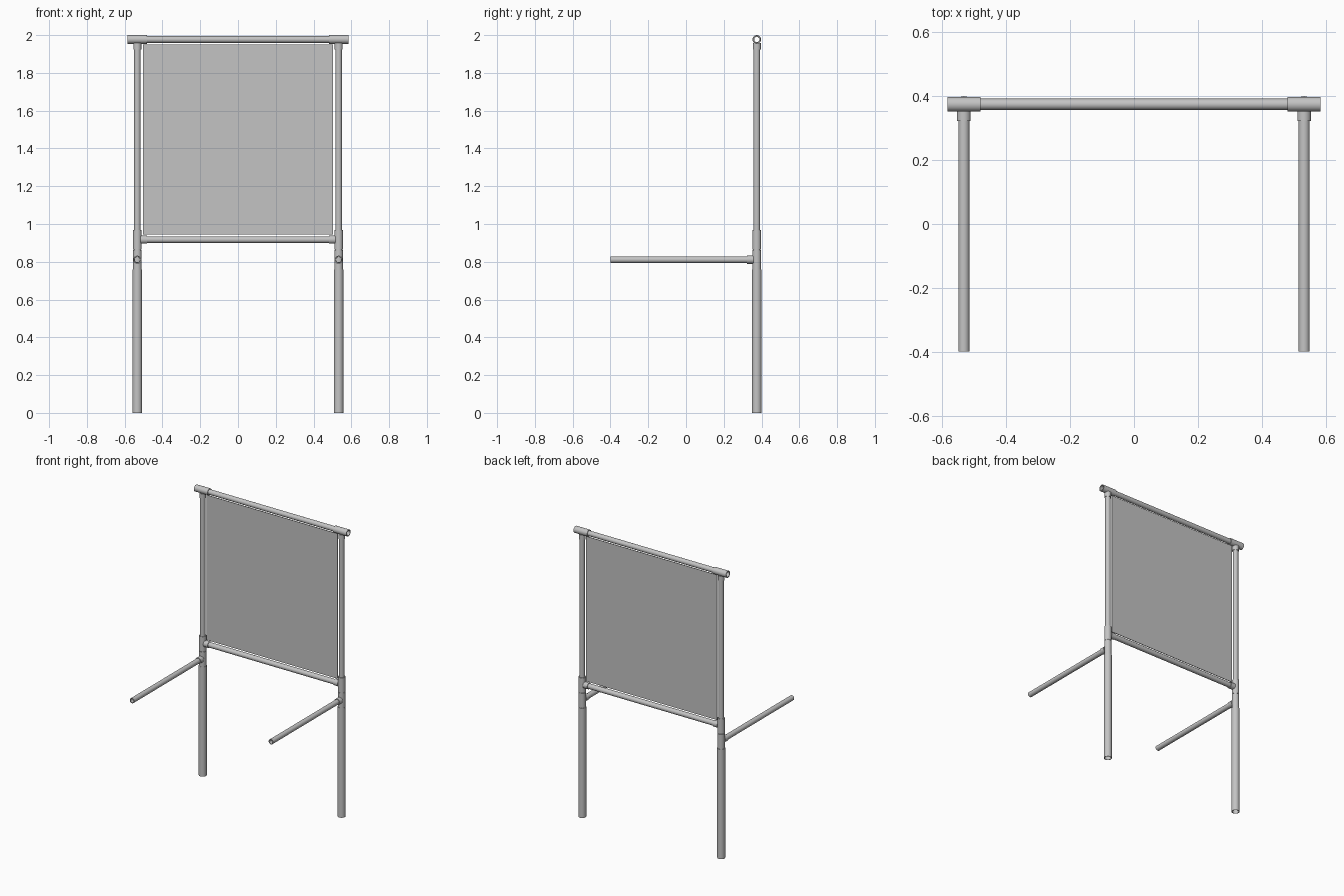
import bpy
import bmesh
from math import radians
from mathutils import Vector

cube = bpy.data.objects.get("Cube")
if cube:
    bpy.data.objects.remove(cube, do_unlink=True)

grey = bpy.data.materials.new("light grey")
grey.use_nodes = True
colour = (0.55, 0.55, 0.55, 1)
grey.diffuse_color = colour
grey.node_tree.nodes["Principled BSDF"].inputs["Base Color"].default_value = colour

SIDES = 32
POST_X, BACK_Y = 0.533, 0.375
TOP_Z, RAIL_Z, ARM_Z = 1.977, 0.917, 0.811
TUBE, TUBE_BORE = 0.0175, 0.0135
SLEEVE, SLEEVE_BORE = 0.023, 0.0176
REACH = 0.052


def finish(name, bm):
    mesh = bpy.data.meshes.new(name)
    bm.to_mesh(mesh)
    bm.free()
    mesh.materials.append(grey)
    obj = bpy.data.objects.new(name, mesh)
    bpy.context.collection.objects.link(obj)
    return obj


def add_pipe(bm, start, end, outer, bore):
    """Hollow pipe: four rings joined into a closed tube wall."""
    start, end = Vector(start), Vector(end)
    turn = (end - start).to_track_quat('Z', 'Y').to_matrix().to_4x4()
    rings = []
    for centre, radius in ((start, outer), (end, outer), (end, bore), (start, bore)):
        ring = bmesh.ops.create_circle(bm, segments=SIDES, radius=radius)["verts"]
        bmesh.ops.transform(bm, matrix=turn, verts=ring)
        bmesh.ops.translate(bm, vec=centre, verts=ring)
        rings.append(ring)
    faces = []
    for a, b in zip(rings, rings[1:] + rings[:1]):
        for i in range(SIDES):
            j = (i + 1) % SIDES
            faces.append(bm.faces.new((a[i], a[j], b[j], b[i])))
    bmesh.ops.recalc_face_normals(bm, faces=faces)


def smooth(obj):
    bpy.ops.object.select_all(action='DESELECT')
    obj.select_set(True)
    bpy.context.view_layer.objects.active = obj
    bpy.ops.object.shade_smooth_by_angle(angle=radians(35))


def pipe(name, start, end, outer=TUBE, bore=TUBE_BORE):
    bm = bmesh.new()
    add_pipe(bm, start, end, outer, bore)
    smooth(finish(name, bm))


def tee(name, centre, run, branch):
    """Fitting with a straight run and one branch at right angles."""
    centre, run, branch = Vector(centre), Vector(run), Vector(branch)
    bm = bmesh.new()
    add_pipe(bm, centre - run * REACH, centre + run * REACH, SLEEVE, SLEEVE_BORE)
    add_pipe(bm, centre + branch * 0.0178, centre + branch * REACH, SLEEVE - 0.0015, SLEEVE_BORE)
    smooth(finish(name, bm))


# Posts, arms and fittings on both sides
for side, s in (("left", 1), ("right", -1)):
    x = s * POST_X
    pipe(side + "_leg", (x, BACK_Y, 0), (x, BACK_Y, 0.76), 0.0255, 0.0215)
    pipe(side + "_upright", (x, BACK_Y, 0.7), (x, BACK_Y, TOP_Z - 0.019))
    pipe(side + "_arm", (x, -0.4, ARM_Z), (x, BACK_Y - 0.019, ARM_Z))
    tee(side + "_top_tee", (x, BACK_Y, TOP_Z), (1, 0, 0), (0, 0, -1))
    tee(side + "_rail_tee", (x, BACK_Y, RAIL_Z), (0, 0, 1), (-s, 0, 0))
    tee(side + "_arm_tee", (x, BACK_Y, ARM_Z), (0, 0, 1), (0, -1, 0))

# Cross rails
pipe("top_rail", (-POST_X, BACK_Y, TOP_Z), (POST_X, BACK_Y, TOP_Z))
inner = POST_X - 0.019
pipe("lower_rail", (-inner, BACK_Y, RAIL_Z), (inner, BACK_Y, RAIL_Z))

# Flat panel inside the frame
bm = bmesh.new()
bmesh.ops.create_cube(bm, size=1)
bmesh.ops.scale(bm, vec=(1.004, 0.004, 1.006), verts=bm.verts)
bmesh.ops.translate(bm, vec=(0, BACK_Y, 1.448), verts=bm.verts)
finish("panel", bm)
